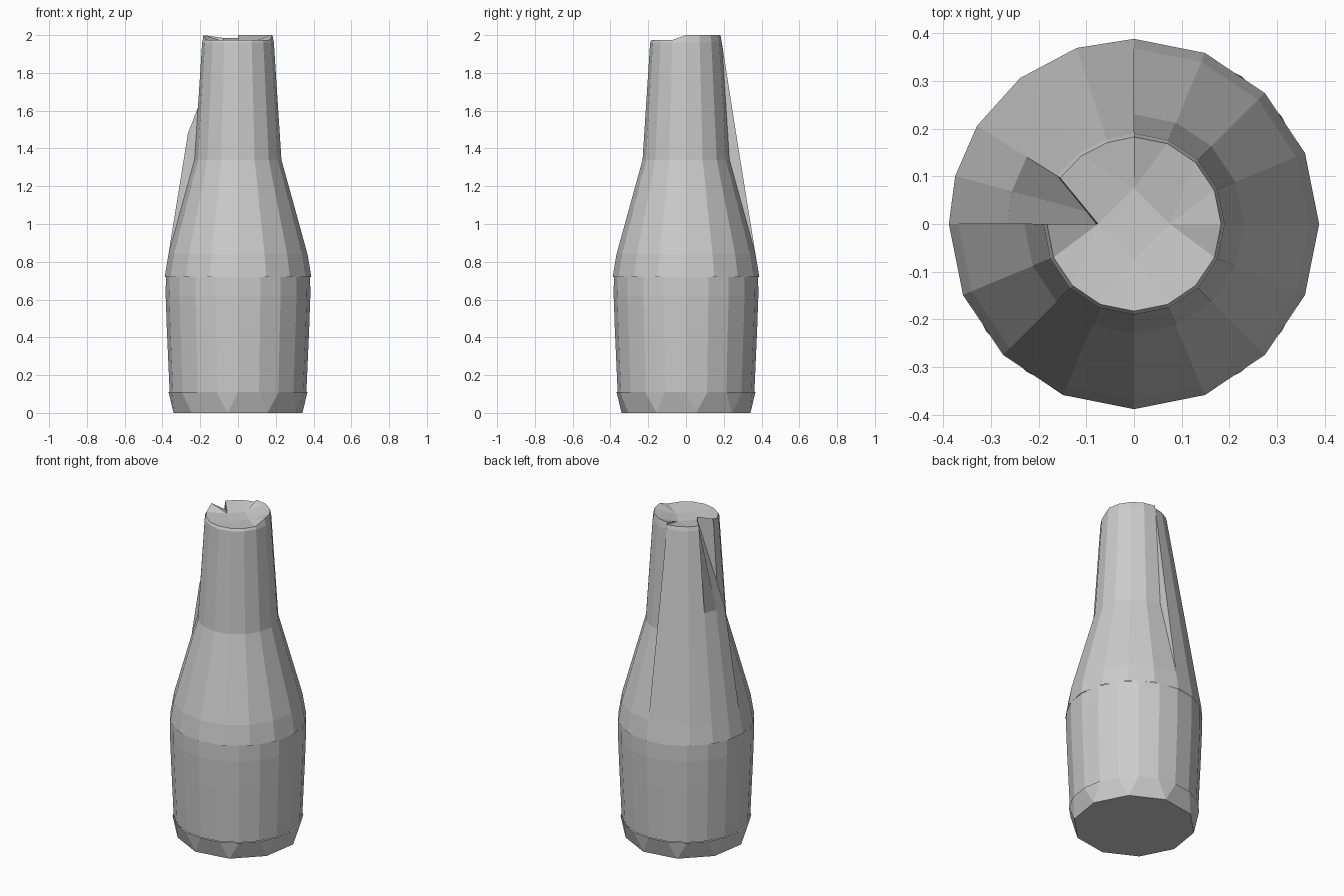
import bpy, bmesh
from math import sin, cos, radians

cube = bpy.data.objects.get("Cube")
if cube:
    bpy.data.objects.remove(cube, do_unlink=True)

grey = bpy.data.materials.new("plain grey")
grey.use_nodes = True
colour = (0.6, 0.6, 0.6, 1)
grey.diffuse_color = colour
grey.node_tree.nodes["Principled BSDF"].inputs["Base Color"].default_value = colour


def point(angle, r, z):
    a = radians(angle)
    return (r * cos(a), r * sin(a), z)


def finish(name, bm):
    bmesh.ops.remove_doubles(bm, verts=bm.verts[:], dist=0.0005)
    bmesh.ops.recalc_face_normals(bm, faces=bm.faces[:])
    mesh = bpy.data.meshes.new(name)
    bm.to_mesh(mesh)
    bm.free()
    mesh.materials.append(grey)
    obj = bpy.data.objects.new(name, mesh)
    bpy.context.collection.objects.link(obj)
    return obj


def skin(bm, columns):
    """Join closed rows of quads between neighbouring upright columns."""
    cols = [[bm.verts.new(p) for p in c] for c in columns]
    for a, b in zip(cols, cols[1:] + cols[:1]):
        for i in range(len(a) - 1):
            bm.faces.new((a[i], b[i], b[i + 1], a[i + 1]))
    return cols


# Base: wide upper ring zigzagging down to a coarse flat foot
bm = bmesh.new()
sides = 10
step = 360 / sides
foot = [bm.verts.new(point(i * step + 9, 0.345, 0)) for i in range(sides)]
edge = [bm.verts.new(point(i * step / 2, 0.368, 0.11)) for i in range(sides * 2)]
bm.faces.new(foot)
for i in range(sides):
    j, k = (i + 1) % sides, (2 * i + 2) % len(edge)
    bm.faces.new((foot[i], edge[2 * i + 1], edge[2 * i]))
    bm.faces.new((foot[i], edge[k], edge[2 * i + 1]))
    bm.faces.new((foot[i], foot[j], edge[k]))
finish("base", bm)

# Body: gently flaring wall
bm = bmesh.new()
wall = [(0.362, 0.11), (0.377, 0.45), (0.383, 0.62), (0.382, 0.722)]
skin(bm, [[point(i * 18, r, z) for r, z in wall] for i in range(20)])
finish("body", bm)

# Shoulder and neck: curved over three quarters, straight cone at back right
bm = bmesh.new()


def upper_column(angle, waist, lip, rim_z):
    corner = round(angle / 90) * 90
    rows = [(0.388, 0.72), (0.368, 0.84), waist, (lip, 1.96), (lip * 0.96, rim_z)]
    return [point(angle, r, z) for r, z in rows] + [point(corner, 0.075, 1.965)]


columns = []
for i in range(13):
    angle = 180 + i * 22.5
    front = 200 < angle < 340
    columns.append(upper_column(angle, (0.23, 1.34), 0.19, 1.975 if front else 2.0))
cone_lips = {90: 0.19, 108: 0.187, 128: 0.188, 148: 0.19, 165: 0.105, 180: 0.08}
for angle, lip in cone_lips.items():
    columns.append(upper_column(angle, (0.265, 1.48), lip, 1.985))
cols = skin(bm, columns)

# Mouth: shallow square floor
bm.faces.new([bm.verts.new(point(a, 0.075, 1.965)) for a in (0, 90, 180, 270)])
finish("shoulder_and_neck", bm)
